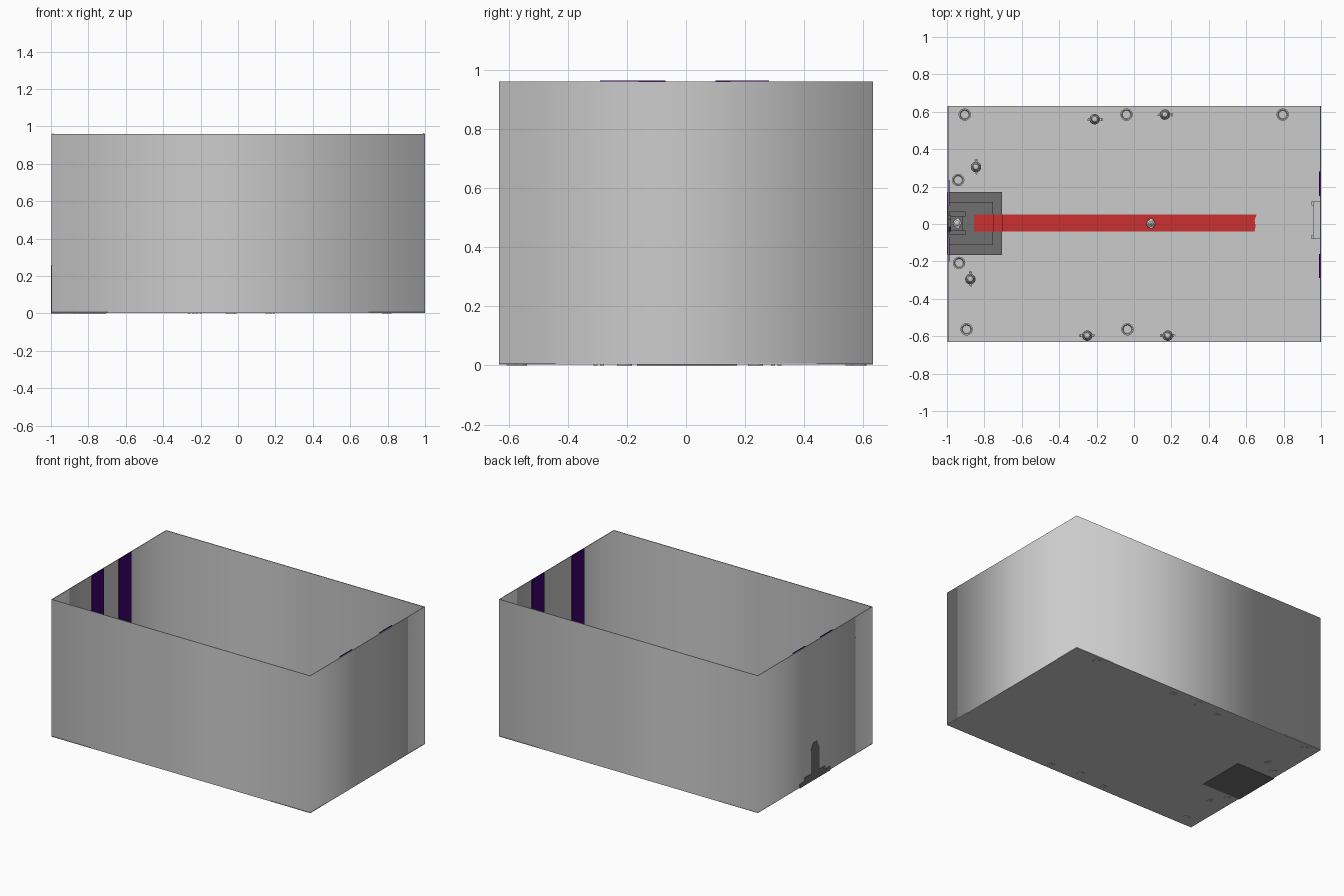
import bpy, bmesh, math
from mathutils import Matrix, Vector

if "Cube" in bpy.data.objects:
    bpy.data.objects.remove(bpy.data.objects["Cube"])


def material(name, rgb):
    m = bpy.data.materials.new(name)
    m.diffuse_color = (*rgb, 1)
    m.use_nodes = True
    m.node_tree.nodes["Principled BSDF"].inputs["Base Color"].default_value = m.diffuse_color
    return m


DARK = material("dark_stone", (0.16, 0.16, 0.16))
RED = material("red_cloth", (0.6, 0.03, 0.03))
PURPLE = material("purple_cloth", (0.05, 0.0, 0.16))


def finish(bm, name, mat=None, smooth=True):
    bmesh.ops.recalc_face_normals(bm, faces=bm.faces)
    me = bpy.data.meshes.new(name)
    bm.to_mesh(me)
    bm.free()
    ob = bpy.data.objects.new(name, me)
    bpy.context.collection.objects.link(ob)
    if mat:
        me.materials.append(mat)
    if smooth:
        bpy.ops.object.select_all(action='DESELECT')
        ob.select_set(True)
        bpy.context.view_layer.objects.active = ob
        bpy.ops.object.shade_smooth_by_angle(angle=math.radians(35))
    return ob


def add_box(bm, x, y, z):
    size = Vector((x[1] - x[0], y[1] - y[0], z[1] - z[0]))
    mid = Vector((sum(x) / 2, sum(y) / 2, sum(z) / 2))
    bmesh.ops.create_cube(bm, size=1, matrix=Matrix.Translation(mid) @ Matrix.Diagonal((*size, 1)))


def add_lathe(bm, profile, n=20):
    # closed solid of revolution from (radius, height) points
    rings = [[bm.verts.new((r * math.cos(2 * math.pi * i / n), r * math.sin(2 * math.pi * i / n), z))
              for i in range(n)] for r, z in profile]
    for a, b in zip(rings, rings[1:]):
        for i in range(n):
            bm.faces.new((a[i], a[(i + 1) % n], b[(i + 1) % n], b[i]))
    bm.faces.new(rings[0][::-1])
    bm.faces.new(rings[-1])


def add_prism(bm, pts, offset):
    # polygon swept along an offset
    f = bm.faces.new([bm.verts.new(p) for p in pts])
    r = bmesh.ops.extrude_face_region(bm, geom=[f], use_keep_orig=True)
    bmesh.ops.translate(bm, vec=offset, verts=[v for v in r["geom"] if isinstance(v, bmesh.types.BMVert)])


# floor slab
bm = bmesh.new()
add_box(bm, (-0.997, 1), (-0.632, 0.632), (0.003, 0.007))
finish(bm, "floor", smooth=False)

# four thin walls, shaded smoothly around the corners
bm = bmesh.new()
loops = []
for x0, x1, y, z in [(-.997, 1, .632, .005), (-.997, 1, .632, .96),
                     (-.992, .995, .627, .96), (-.992, .995, .627, .005)]:
    loops.append([bm.verts.new((px, py, z)) for px, py in [(x0, -y), (x1, -y), (x1, y), (x0, y)]])
for k in range(4):
    a, b = loops[k], loops[(k + 1) % 4]
    for i in range(4):
        bm.faces.new((a[i], a[(i + 1) % 4], b[(i + 1) % 4], b[i]))
for f in bm.faces:
    f.smooth = True
for e in bm.edges:
    if abs(e.verts[0].co.z - e.verts[1].co.z) < 1e-4:
        e.smooth = False
finish(bm, "walls", smooth=False)

# hanging banners on both end walls
for name, x, spans in [("throne_banner", (-.993, -.986), [(-.20, -.07), (.10, .235)]),
                       ("door_banner", (.988, .996), [(-.29, -.16), (.15, .28)])]:
    for y0, y1 in spans:
        bm = bmesh.new()
        pts = [(x[0], y0, .963), (x[0], y1, .963), (x[0], y1, .38), (x[0], (y0 + y1) / 2, .32), (x[0], y0, .38)]
        add_prism(bm, pts, (x[1] - x[0], 0, 0))
        finish(bm, name, PURPLE, False)

# stepped dais
for name, x1, y, z in [("dais_lower", -.705, (-.165, .172), (0, .028)),
                       ("dais_upper", -.755, (-.11, .118), (.028, .053))]:
    bm = bmesh.new()
    add_box(bm, (-1, x1), y, z)
    finish(bm, name, DARK, False)

# throne with pointed back, seat and arms
bm = bmesh.new()
back = [(-.045, .05), (-.045, .215), (-.02, .26), (.02, .26), (.045, .215), (.045, .05)]
add_prism(bm, [(-1, y + .004, z) for y, z in back], (.022, 0, 0))
add_box(bm, (-.98, -.915), (-.045, .053), (.053, .105))
for y0 in (-.055, .043):
    add_box(bm, (-.99, -.905), (y0, y0 + .02), (.053, .135))
    add_box(bm, (-.99, -.9), (y0 - .003, y0 + .023), (.135, .143))
finish(bm, "throne", DARK, False)

# red carpet running up the steps, with a worn end
bm = bmesh.new()
path = [(-.855, .056), (-.752, .056), (-.752, .031), (-.702, .031), (-.702, .010), (.64, .010)]
rows = [[bm.verts.new((x, y, z)) for y in (-.04, -.01, .02, .05)] for x, z in path]
rows.append([bm.verts.new((x, y, .010)) for x, y in zip((.645, .65, .645, .655), (-.04, -.01, .02, .05))])
for a, b in zip(rows, rows[1:]):
    for i in range(3):
        bm.faces.new((a[i], b[i], b[i + 1], a[i + 1]))
ob = finish(bm, "carpet", RED, False)
mod = ob.modifiers.new("thickness", 'SOLIDIFY')
mod.thickness = .003

# doorway: posts, lintel, door leaf and pull bar
bm = bmesh.new()
for y0 in (-.08, .098):
    add_box(bm, (.95, .996), (y0, y0 + .022), (.007, .27))
add_box(bm, (.958, .996), (-.08, .12), (.27, .295))
add_box(bm, (.975, .994), (-.06, .1), (.007, .27))
add_box(bm, (.965, .976), (.01, .022), (.1, .16))
finish(bm, "doorway", smooth=False)

# braziers along the walls
BRAZIER = [(.026, 0), (.026, .012), (.013, .022), (.011, .085), (.02, .1), (.033, .125),
           (.033, .14), (.026, .14), (.022, .13)]
for x, y in [(-.905, .585), (-.04, .585), (.795, .585), (-.94, .235),
             (-.935, -.208), (-.895, -.563), (-.035, -.563)]:
    bm = bmesh.new()
    add_lathe(bm, BRAZIER, 24)
    finish(bm, "brazier").location = (x, y, 0)

# guards: feet, robe and head, with a shield and a spear at the sides
for x, y, turn in [(-.21, .56, 0), (.165, .585, 0), (-.845, .305, 90),
                   (-.875, -.295, 90), (-.25, -.597, 180), (.18, -.597, 180)]:
    bm = bmesh.new()
    add_lathe(bm, [(.02, .012), (.016, .07), (.028, .115), (.024, .125), (.01, .13), (.012, .135),
                   (.02, .145), (.021, .158), (.014, .17), (.004, .174)], 16)
    for s in (-1, 1):
        add_box(bm, (s * .011 - .007, s * .011 + .007), (-.02, .01), (0, .014))
        add_box(bm, (s * .03 - .005, s * .03 + .005), (-.008, .006), (.075, .118))
    add_box(bm, (.035, .041), (-.01, .008), (.055, .105))
    add_box(bm, (-.041, -.036), (-.006, -.001), (.003, .2))
    ob = finish(bm, "guard")
    ob.location = (x, y, 0)
    ob.rotation_euler.z = math.radians(turn)

# seated ruler and visitor on the carpet
for name, loc, h in [("ruler", (-.945, .004, .1), .085), ("visitor", (.09, .002, .009), .13)]:
    bm = bmesh.new()
    add_lathe(bm, [(.024, 0), (.017, h * .4), (.022, h * .68), (.008, h * .74), (.015, h * .82),
                   (.015, h * .92), (.004, h)], 16)
    for s in (-1, 1):
        add_box(bm, (-.006, .012), (s * .023 - .004, s * .023 + .004), (h * .35, h * .68))
    finish(bm, name).location = loc
